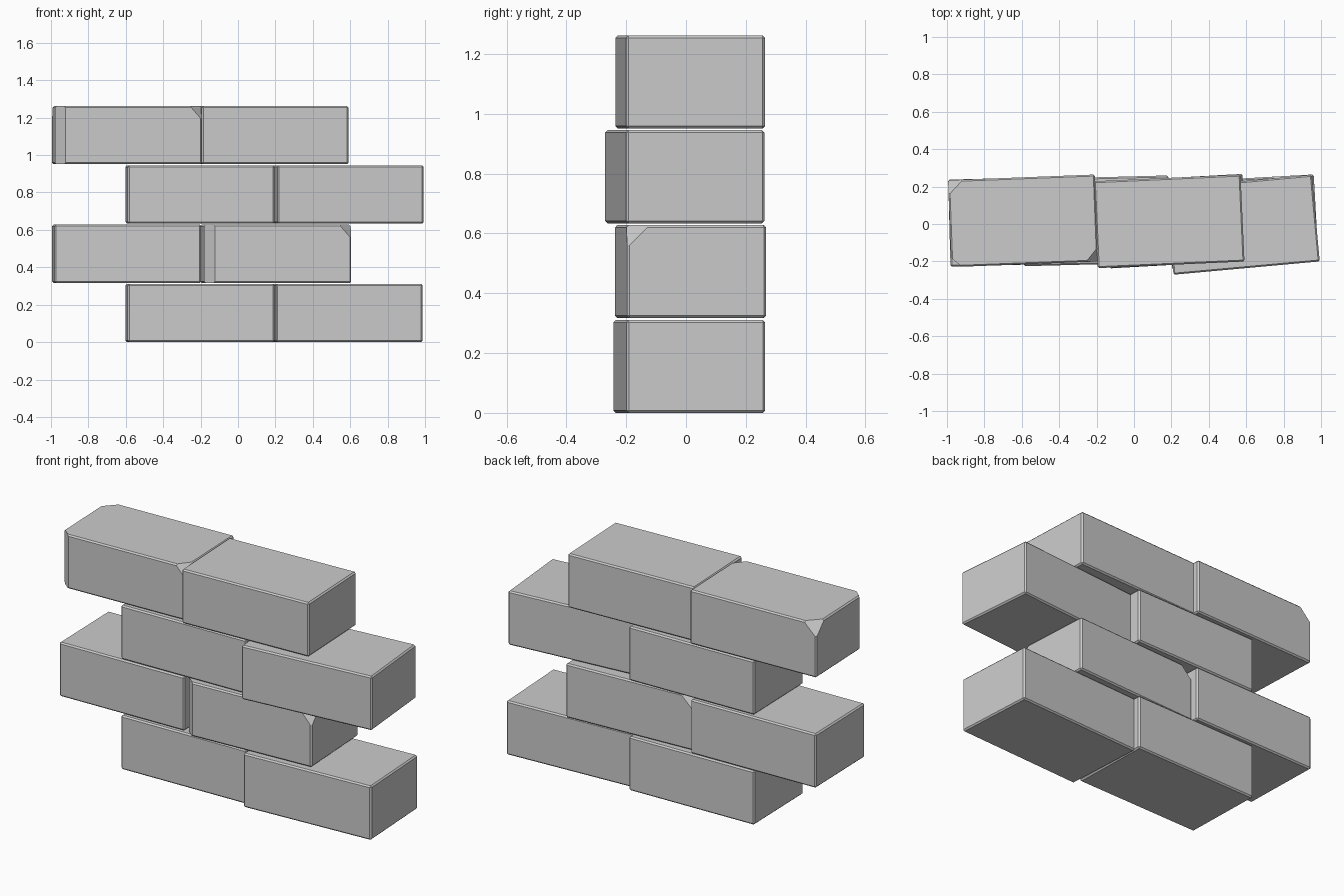
import bpy, bmesh
from math import radians
from mathutils import Vector

if "Cube" in bpy.data.objects:
    bpy.data.objects.remove(bpy.data.objects["Cube"])

L, D, H = 0.785, 0.465, 0.311   # brick size
PITCH = 0.317                   # course spacing
BEVEL = 0.008


def cut_corner(bm, signs, reach):
    """Slice a corner off; reach = distance cut along each axis (0 = parallel)."""
    corner = Vector((signs[0] * L / 2, signs[1] * D / 2, signs[2] * H / 2))
    normal = Vector([s / r if r else 0 for s, r in zip(signs, reach)])
    point = corner - Vector((signs[0] * reach[0], 0, 0))
    geom = bm.verts[:] + bm.edges[:] + bm.faces[:]
    res = bmesh.ops.bisect_plane(bm, geom=geom, dist=1e-6, plane_co=point,
                                 plane_no=normal.normalized(), clear_outer=True)
    rim = [e for e in res['geom_cut'] if isinstance(e, bmesh.types.BMEdge)]
    bmesh.ops.contextual_create(bm, geom=rim)


def brick_mesh(name, chips):
    bm = bmesh.new()
    bmesh.ops.create_cube(bm, size=1)
    bmesh.ops.scale(bm, vec=(L, D, H), verts=bm.verts)
    bmesh.ops.bevel(bm, geom=bm.edges[:], offset=BEVEL, segments=1,
                    affect='EDGES', profile=0.5)
    for signs, reach in chips:
        cut_corner(bm, signs, reach)
    bmesh.ops.recalc_face_normals(bm, faces=bm.faces)
    mesh = bpy.data.meshes.new(name)
    bm.to_mesh(mesh)
    bm.free()
    return mesh


# Two brick types: whole, and chipped at two top corners and one upright edge
whole = brick_mesh("whole_brick", [])
chipped = brick_mesh("chipped_brick", [
    ((1, -1, 1), (0.065, 0.075, 0.075)),
    ((-1, 1, 1), (0.08, 0.08, 0.08)),
    ((-1, -1, 1), (0.055, 0.05, 0)),
])

# Courses from bottom to top: (mesh, x, y, turn in degrees)
courses = [
    [(whole, -0.203, 0.017, 1.5), (whole, 0.582, 0.011, 3.2)],
    [(whole, -0.595, 0.015, 1.5), (chipped, 0.201, 0.014, 3.2)],
    [(whole, -0.203, 0.017, 1.5), (whole, 0.581, -0.004, 5.2)],
    [(chipped, -0.593, 0.017, 2.2), (whole, 0.188, 0.014, 2.6)],
]
for row, bricks in enumerate(courses):
    for side, (mesh, x, y, turn) in zip(("left", "right"), bricks):
        ob = bpy.data.objects.new(f"brick_row{row + 1}_{side}", mesh)
        ob.location = (x, y, H / 2 + row * PITCH)
        ob.rotation_euler.z = radians(turn)
        bpy.context.collection.objects.link(ob)
